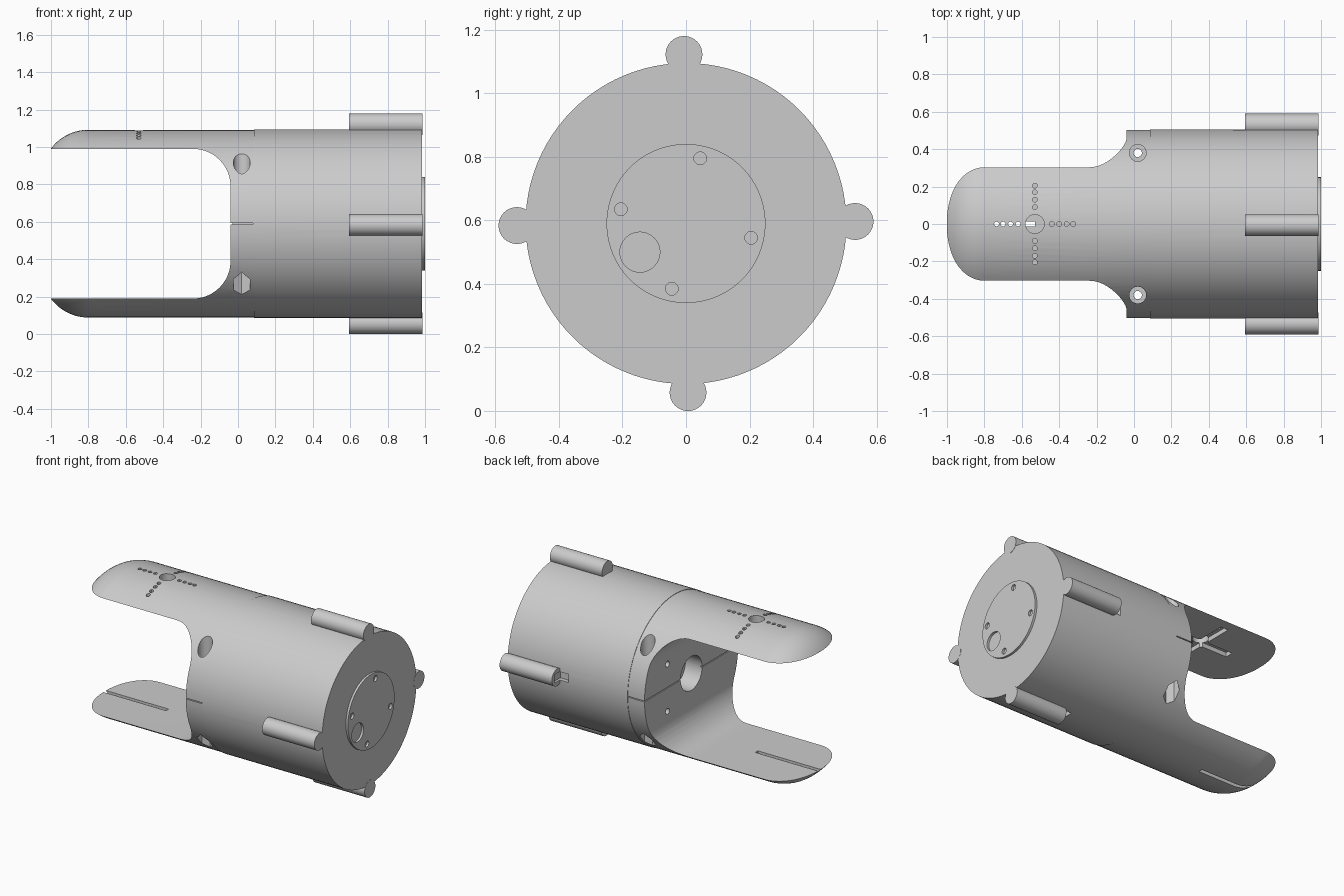
import bpy, bmesh, math
from mathutils import Vector

cube = bpy.data.objects.get("Cube")
if cube:
    bpy.data.objects.remove(cube, do_unlink=True)

AXIS = 0.59      # height of the long axis
HORN = -0.53     # x of the pivot holes in the fork arms

grey = bpy.data.materials.new("plain grey")
grey.use_nodes = True
grey.diffuse_color = (0.6, 0.6, 0.6, 1)
grey.node_tree.nodes["Principled BSDF"].inputs["Base Color"].default_value = (0.6, 0.6, 0.6, 1)


def finish(bm, name):
    bmesh.ops.recalc_face_normals(bm, faces=bm.faces)
    mesh = bpy.data.meshes.new(name)
    bm.to_mesh(mesh)
    bm.free()
    mesh.materials.append(grey)
    ob = bpy.data.objects.new(name, mesh)
    bpy.context.collection.objects.link(ob)
    return ob


def cyl(a, b, r, name="cutter", seg=32):
    """Cylinder of radius r from point a to point b."""
    a, b = Vector(a), Vector(b)
    bm = bmesh.new()
    bmesh.ops.create_cone(bm, cap_ends=True, segments=seg, radius1=r, radius2=r, depth=(b - a).length)
    turn = (b - a).to_track_quat('Z', 'Y').to_matrix().to_4x4()
    turn.translation = (a + b) / 2
    bm.transform(turn)
    return finish(bm, name)


def box(lo, hi, name="cutter", roll=0):
    """Box between two corners, rolled about the long axis."""
    bm = bmesh.new()
    bmesh.ops.create_cube(bm, size=1)
    for v in bm.verts:
        v.co = [lo[i] + (v.co[i] + 0.5) * (hi[i] - lo[i]) for i in range(3)]
        if roll:
            y, z = v.co.y, v.co.z - AXIS
            v.co.y = y * math.cos(roll) - z * math.sin(roll)
            v.co.z = AXIS + y * math.sin(roll) + z * math.cos(roll)
    return finish(bm, "cutter" if name is None else name)


def prism(points, half_width):
    """Side profile in x and z, extruded across y."""
    bm = bmesh.new()
    face = bm.faces.new([bm.verts.new((x, -half_width, z)) for x, z in points])
    ext = bmesh.ops.extrude_face_region(bm, geom=[face])
    for v in ext["geom"]:
        if isinstance(v, bmesh.types.BMVert):
            v.co.y = half_width
    return finish(bm, "cutter")


def lathe(points, name, seg=96):
    """Profile of (x, radius) spun round the long axis."""
    bm = bmesh.new()
    rings = []
    for x, r in points:
        rings.append([bm.verts.new((x, r * math.cos(2 * math.pi * i / seg),
                                    AXIS + r * math.sin(2 * math.pi * i / seg))) for i in range(seg)])
    for a, b in zip(rings, rings[1:]):
        for i in range(seg):
            j = (i + 1) % seg
            bm.faces.new((a[i], a[j], b[j], b[i]))
    bm.faces.new(rings[0])
    bm.faces.new(rings[-1])
    return finish(bm, name)


def boolean(ob, tool, operation='DIFFERENCE'):
    mod = ob.modifiers.new("shape", 'BOOLEAN')
    mod.operation = operation
    mod.solver = 'EXACT'
    mod.object = tool
    bpy.context.view_layer.objects.active = ob
    bpy.ops.object.modifier_apply(modifier=mod.name)
    bpy.data.objects.remove(tool, do_unlink=True)


# Fork: rounded-nose cylinder with a filleted slot across it
R_FORK, NOSE = 0.502, 0.25
nose = []
for i in range(13):
    x = -1 + 0.2 * i / 12
    nose.append((x, R_FORK - NOSE + math.sqrt(NOSE ** 2 - (x + 0.8) ** 2)))
fork = lathe(nose + [(0.085, R_FORK)], "fork")

slot = [(-1.2, AXIS + 0.4)]
for sign, order in ((1, range(13)), (-1, range(12, -1, -1))):
    for i in order:
        t = math.pi / 2 * i / 12
        slot.append((-0.24 + 0.2 * math.sin(t), AXIS + sign * (0.2 + 0.2 * math.cos(t))))
slot.append((-1.2, AXIS - 0.4))
boolean(fork, prism(slot, 0.7))

# Upper arm: recessed cross on the inside, pivot hole and rows of small holes
boolean(fork, box((HORN - 0.23, -0.028, 0.95), (HORN + 0.23, 0.028, 1.02)))
boolean(fork, box((HORN - 0.028, -0.23, 0.95), (HORN + 0.028, 0.23, 1.02)))
boolean(fork, cyl((HORN, 0, 0.9), (HORN, 0, 1.2), 0.05))
for dx, dy in ((1, 0), (-1, 0), (0, 1), (0, -1)):
    for d in (0.09, 0.13, 0.17, 0.205):
        x, y = HORN + dx * d, dy * d
        boolean(fork, cyl((x, y, 0.9), (x, y, 1.2), 0.013, seg=12))

# Lower arm: bearing hole, clamp split and cross screw
boolean(fork, cyl((HORN, 0, -0.1), (HORN, 0, 0.3), 0.135, seg=64))
boolean(fork, box((-1.1, -0.014, -0.1), (HORN, 0.014, 0.3)))
boolean(fork, cyl((-0.8, -0.5, 0.14), (-0.8, 0.5, 0.14), 0.022))
boolean(fork, cyl((-0.8, -0.5, 0.14), (-0.8, -0.17, 0.14), 0.045))
boolean(fork, cyl((-0.8, 0.17, 0.14), (-0.8, 0.5, 0.14), 0.045, seg=6))

# Fork base: central bore, mounting holes, clamp screws and parting seam
boolean(fork, cyl((-0.2, 0, AXIS), (0.2, 0, AXIS), 0.115, seg=48))
for sy in (-1, 1):
    for sz in (-1, 1):
        y, z = sy * 0.255, AXIS + sz * 0.16
        boolean(fork, cyl((-0.1, y, z), (0.05, y, z), 0.02, seg=16))
    y = sy * 0.38
    boolean(fork, cyl((0.02, y, 0), (0.02, y, 1.2), 0.022))
    boolean(fork, cyl((0.02, y, 0.8), (0.02, y, 1.2), 0.045))
    boolean(fork, cyl((0.02, y, 0), (0.02, y, 0.38), 0.05, seg=6))
    boolean(fork, box((-0.1, min(sy * 0.48, sy * 0.6), AXIS - 0.003),
                      (0.08, max(sy * 0.48, sy * 0.6), AXIS + 0.003)))
boolean(fork, box((-0.1, -0.6, AXIS - 0.003), (-0.03, 0.6, AXIS + 0.003)))

# Main shell with four screw tubes along its rim
shell = lathe([(0.085, 0.505), (0.985, 0.505)], "main_shell")
angles = [0.012 + k * math.pi / 2 for k in range(4)]


def rim(x, a, r=0.532):
    return (x, r * math.cos(a), AXIS + r * math.sin(a))


for a in angles:
    boolean(shell, cyl(rim(0.594, a), rim(0.986, a), 0.058), 'UNION')
for a in angles:
    boolean(shell, cyl(rim(0.5, a), rim(1.1, a), 0.022))
    boolean(shell, cyl(rim(0.96, a), rim(1.1, a), 0.038))
    boolean(shell, box((0.53, 0.475, AXIS - 0.028), (0.61, 0.56, AXIS + 0.028), roll=a))
boolean(shell, cyl((0.0, 0, AXIS), (0.9, 0, AXIS), 0.2, seg=64))
boolean(shell, cyl((0.83, 0, AXIS), (1.1, 0, AXIS), 0.33, seg=96))

# Output disc in the open end, with screw holes and a cable hole
disc = cyl((0.8, 0, AXIS), (1, 0, AXIS), 0.25, "output_disc", 96)
for k in range(4):
    a = 0.215 + k * math.pi / 2
    y, z = -0.21 * math.cos(a), AXIS + 0.21 * math.sin(a)
    boolean(disc, cyl((0.9, y, z), (1.1, y, z), 0.02, seg=20))
boolean(disc, cyl((0.7, -0.145, AXIS - 0.09), (1.1, -0.145, AXIS - 0.09), 0.063))
boolean(disc, cyl((0.93, 0, AXIS), (1.1, 0, AXIS), 0.048))

# Shaft end sitting in the middle of the disc
shaft = cyl((0.9, 0, AXIS), (0.96, 0, AXIS), 0.03, "shaft_end")
boolean(shaft, cyl((0.92, 0, AXIS), (1.1, 0, AXIS), 0.013, seg=16))

for ob in (fork, shell, disc, shaft):
    bpy.ops.object.select_all(action='DESELECT')
    ob.select_set(True)
    bpy.context.view_layer.objects.active = ob
    bpy.ops.object.shade_smooth_by_angle(angle=math.radians(30))
